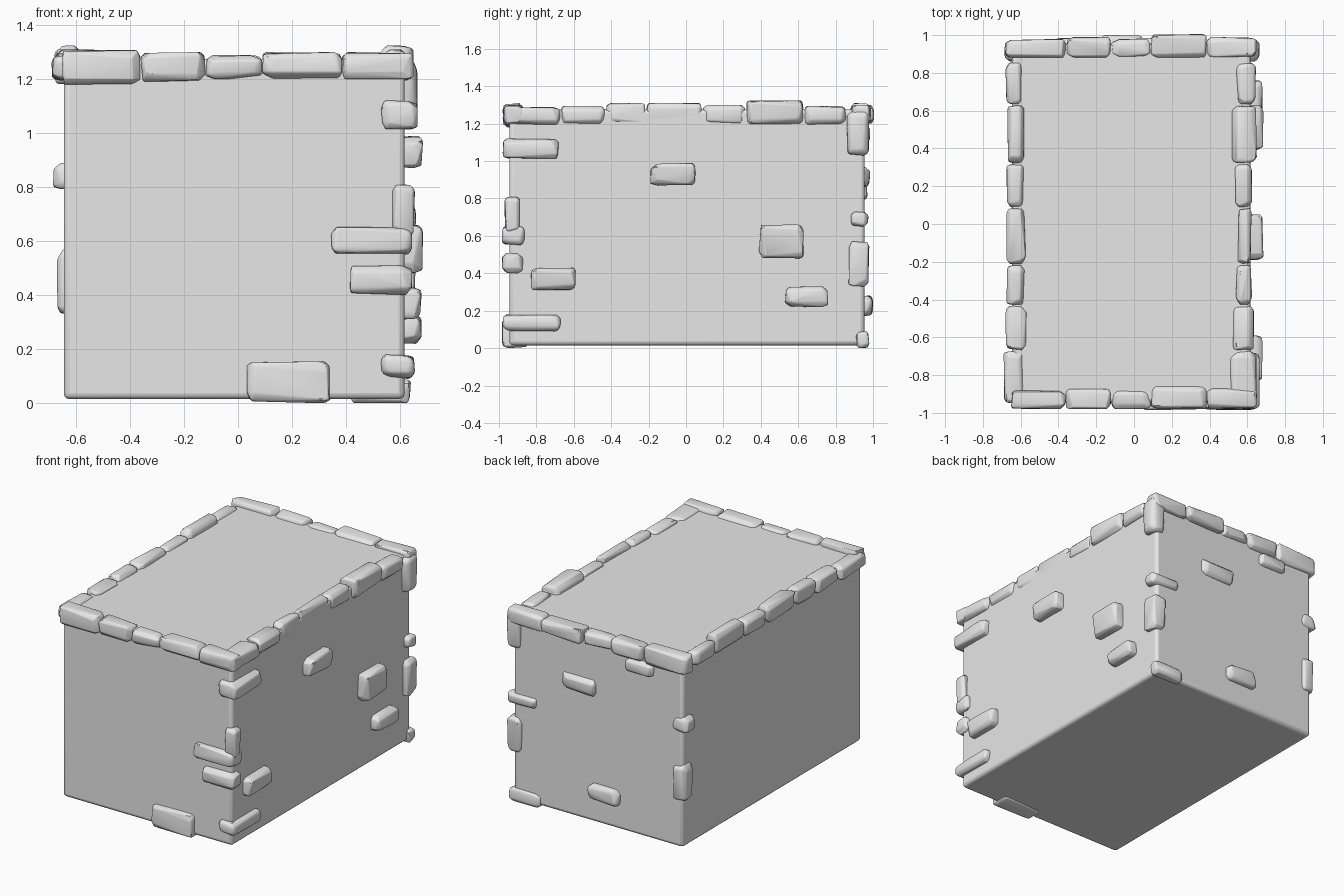
import bpy
import bmesh
import random
from math import radians
from mathutils import Vector

random.seed(7)

cube = bpy.data.objects.get("Cube")
if cube:
    bpy.data.objects.remove(cube, do_unlink=True)

stone_grey = bpy.data.materials.new("stone_grey")
stone_grey.use_nodes = True
grey = (0.8, 0.8, 0.8, 1)
stone_grey.diffuse_color = grey
stone_grey.node_tree.nodes["Principled BSDF"].inputs["Base Color"].default_value = grey


def finish(bm, name, sharp_angle):
    """Shade large faces flat and the rest smooth, then make an object."""
    bmesh.ops.recalc_face_normals(bm, faces=bm.faces[:])
    for face in bm.faces:
        face.smooth = face.calc_area() < 1
    for edge in bm.edges:
        edge.smooth = edge.calc_face_angle(0) < radians(sharp_angle)
    mesh = bpy.data.meshes.new(name)
    bm.to_mesh(mesh)
    bm.free()
    mesh.materials.append(stone_grey)
    obj = bpy.data.objects.new(name, mesh)
    bpy.context.collection.objects.link(obj)
    return obj


def fit(bm, low, high):
    """Stretch the vertices to fill the box between two corners."""
    for axis in range(3):
        values = [v.co[axis] for v in bm.verts]
        start, size = min(values), max(values) - min(values)
        for v in bm.verts:
            share = (v.co[axis] - start) / size
            v.co[axis] = low[axis] + share * (high[axis] - low[axis])


def stone(name, xs, ys, zs):
    """Irregular chipped block filling the given x, y and z ranges."""
    bm = bmesh.new()
    low, high = zip(xs, ys, zs)
    half = (Vector(high) - Vector(low)) / 2
    signs = (-1, 1)
    for sx in signs:
        for sy in signs:
            for sz in signs:
                sign = Vector((sx, sy, sz))
                for axis in range(3):
                    point = half.copy()
                    for other in range(3):
                        chip = random.uniform(0.012, 0.045)
                        if other == axis:
                            chip *= 0.25
                        point[other] -= min(chip, 0.55 * half[other])
                    bm.verts.new(point * sign)
    hull = bmesh.ops.convex_hull(bm, input=bm.verts[:])
    spare = {v for v in hull["geom_interior"] + hull["geom_unused"]
             if isinstance(v, bmesh.types.BMVert)}
    bmesh.ops.delete(bm, geom=list(spare), context="VERTS")
    bmesh.ops.dissolve_limit(bm, angle_limit=radians(9),
                             verts=bm.verts[:], edges=bm.edges[:])
    bmesh.ops.bevel(bm, geom=bm.edges[:], offset=0.008, segments=2,
                    profile=0.5, affect="EDGES", clamp_overlap=True)
    fit(bm, low, high)
    return finish(bm, name, 38)


# Main block with softened edges
bm = bmesh.new()
bmesh.ops.create_cube(bm, size=1)
fit(bm, (-0.645, -0.945, 0.015), (0.617, 0.955, 1.275))
bmesh.ops.bevel(bm, geom=bm.edges[:], offset=0.022, segments=3,
                profile=0.5, affect="EDGES")
finish(bm, "wall_block", 40)

# Rim stones along the front and back
row_x = [-0.65, -0.36, -0.12, 0.09, 0.385, 0.65]
row_bottom = [1.18, 1.19, 1.2, 1.2, 1.2]
row_top = [1.31, 1.3, 1.29, 1.3, 1.3]
row_depth = [0.1, 0.11, 0.1, 0.125, 0.11]
for side, shift in (("front", 0), ("back", 1.86)):
    for i, depth in enumerate(row_depth):
        y = shift - 0.98
        start = row_x[i] - (0.03 if i == 0 and shift else 0)
        stone(f"{side}_rim_stone_{i + 1}", (start, row_x[i + 1]),
              (y, y + depth), (row_bottom[i], row_top[i]))

# Rim stones along the two long sides
column_y = [-0.95, -0.67, -0.43, -0.215, 0.085, 0.32, 0.63, 0.86]
column_top = [1.29, 1.295, 1.31, 1.31, 1.3, 1.325, 1.295]
left_inner = [0.51, 0.525, 0.54, 0.55, 0.535, 0.515, 0.54]
left_outer = [0.65, 0.635, 0.625, 0.622, 0.625, 0.65, 0.645]
right_inner = [-0.585, -0.57, -0.58, -0.575, -0.585, -0.58, -0.59]
right_outer = [-0.69, -0.68, -0.675, -0.675, -0.675, -0.67, -0.68]
for i, top in enumerate(column_top):
    ys = (column_y[i] + 0.003, column_y[i + 1] - 0.003)
    zs = (1.195, top)
    stone(f"left_rim_stone_{i + 1}", (left_inner[i], left_outer[i]), ys, zs)
    stone(f"right_rim_stone_{i + 1}", (right_outer[i], right_inner[i]), ys, zs)

# Loose stones set into the left wall: y range, z range, outer x
left_wall = [
    ((-0.19, 0.05), (0.87, 0.99), 0.685),
    ((0.39, 0.63), (0.48, 0.66), 0.685),
    ((0.53, 0.76), (0.22, 0.33), 0.68),
    ((-0.83, -0.59), (0.31, 0.43), 0.68),
]
for i, (ys, zs, outer) in enumerate(left_wall):
    stone(f"left_wall_stone_{i + 1}", (0.55, outer), ys, zs)

# Loose stones set into the back wall: x range, z range, outer y
back_wall = [
    ((0, 0.25), (0.86, 0.97), 0.985),
    ((-0.18, 0.05), (0.17, 0.28), 1),
    ((-0.43, -0.22), (1.1, 1.2), 0.985),
]
for i, (xs, zs, outer) in enumerate(back_wall):
    stone(f"back_wall_stone_{i + 1}", xs, (0.88, outer), zs)

# Stones wrapping the front left corner, and one at the front foot
front_corner = [
    ((0.53, 0.665), (-0.98, -0.68), (1.01, 1.12)),
    ((0.57, 0.655), (-0.97, -0.89), (0.62, 0.81)),
    ((0.345, 0.645), (-0.985, -0.86), (0.55, 0.655)),
    ((0.415, 0.645), (-0.985, -0.87), (0.4, 0.51)),
    ((0.53, 0.655), (-0.98, -0.67), (0.09, 0.18)),
]
for i, ranges in enumerate(front_corner):
    stone(f"front_corner_stone_{i + 1}", *ranges)
stone("front_foot_stone", (0.03, 0.345), (-0.985, -0.84), (0, 0.155))

# Stones wrapping the back left and back right corners
back_corner = [
    ((0.56, 0.665), (0.86, 0.98), (1.03, 1.27)),
    ((0.44, 0.66), (0.88, 0.975), (0.65, 0.73)),
    ((0.55, 0.66), (0.87, 0.98), (0.33, 0.57)),
    ((0.41, 0.64), (0.91, 0.98), (0, 0.09)),
    ((-0.685, -0.57), (0.86, 0.97), (0.79, 0.89)),
    ((-0.67, -0.57), (0.87, 0.975), (0.33, 0.57)),
]
for i, ranges in enumerate(back_corner):
    stone(f"back_corner_stone_{i + 1}", *ranges)
